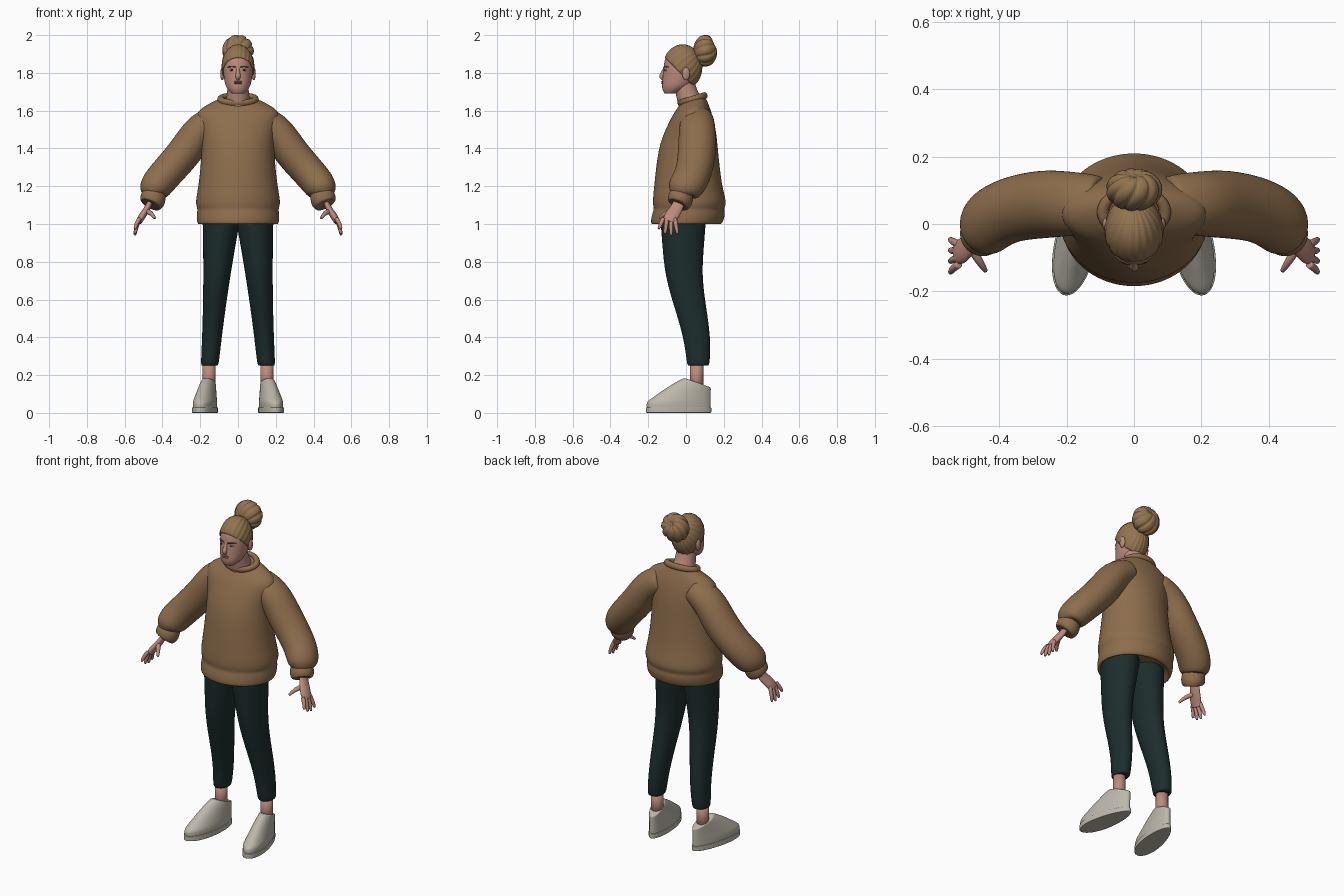
import bpy, bmesh, math
from mathutils import Vector

if "Cube" in bpy.data.objects:
    bpy.data.objects.remove(bpy.data.objects["Cube"], do_unlink=True)


def material(name, *colour):
    m = bpy.data.materials.new(name)
    m.use_nodes = True
    m.diffuse_color = (*colour, 1)
    bsdf = m.node_tree.nodes["Principled BSDF"]
    bsdf.inputs["Base Color"].default_value = (*colour, 1)
    return m


knit = material("brown knit", .27, .155, .073)
blond = material("dark blond hair", .29, .175, .08)
skin = material("skin", .5, .26, .2)
cloth = material("dark green cloth", .012, .026, .026)
leather = material("off white leather", .51, .48, .41)
lip_red = material("lips", .36, .14, .11)
brow_brown = material("eyebrow brown", .16, .08, .05)
eye_white = material("eye white", .5, .42, .38)
iris_black = material("iris", .03, .03, .02)


def finish(name, bm, mat, mirror=False, levels=0):
    """Turn a bmesh into a smooth object with optional mirror and subdivision."""
    bmesh.ops.recalc_face_normals(bm, faces=bm.faces)
    for face in bm.faces:
        face.smooth = True
    mesh = bpy.data.meshes.new(name)
    bm.to_mesh(mesh)
    bm.free()
    mesh.materials.append(mat)
    ob = bpy.data.objects.new(name, mesh)
    bpy.context.collection.objects.link(ob)
    if mirror:
        ob.modifiers.new("mirror", "MIRROR").use_mirror_merge = False
    if levels:
        subdivision = ob.modifiers.new("smooth", "SUBSURF")
        subdivision.levels = subdivision.render_levels = levels
    return ob


def bridge(rings):
    """Skin a list of point rings and close both ends with an inset cap."""
    def inset(ring):
        middle = sum(ring, Vector()) / len(ring)
        return [p.lerp(middle, .15) for p in ring]

    bm = bmesh.new()
    rings = [inset(rings[0]), *rings, inset(rings[-1])]
    loops = [[bm.verts.new(p) for p in ring] for ring in rings]
    for low, high in zip(loops, loops[1:]):
        for i in range(len(low)):
            bm.faces.new((low[i - 1], low[i], high[i], high[i - 1]))
    bm.faces.new(loops[0])
    bm.faces.new(loops[-1])
    return bm


def angles(count):
    return [math.tau * i / count for i in range(count)]


def loft(name, mat, rings, mirror=False, centre=lambda y, z: 0,
         tilt_start=2, tilt_rate=0, taper=0):
    """Stack of ovals (z, half width, front y, back y); tilt grows with height."""
    out = []
    for z, width, front, back in rings:
        mid, depth = (front + back) / 2, (back - front) / 2
        tilt = tilt_rate * max(0, z - tilt_start)
        ring = []
        for a in angles(24):
            y = mid + depth * math.sin(a)
            x = centre(y, z) + width * math.cos(a) * (1 - taper * y)
            ring.append(Vector((x, y, z + tilt * (y - mid))))
        out.append(ring)
    return finish(name, bridge(out), mat, mirror, levels=2)


def tube(name, mat, path, mirror=True, stretch=1, levels=2):
    """Tube along (x, y, z, radius) points, its section stretched along y."""
    points = [Vector(p[:3]) for p in path]
    last = len(points) - 1
    out = []
    for k, p in enumerate(points):
        along = (points[min(k + 1, last)] - points[max(k - 1, 0)]).normalized()
        side = (Vector((0, 1, 0)) - along * along.y).normalized()
        across = along.cross(side)
        radius = path[k][3]
        out.append([p + radius * (across * math.cos(a) + side * stretch * math.sin(a))
                    for a in angles(16)])
    return finish(name, bridge(out), mat, mirror, levels)


def ball(name, mat, centre, size, mirror=False, shape=lambda a, polar: 1,
         axis=(0, 0, 1), detail=24, cut=None):
    """Ellipsoid; shape(angle, polar) scales its radius around the given axis."""
    bm = bmesh.new()
    bmesh.ops.create_uvsphere(bm, u_segments=detail, v_segments=24, radius=1)
    turn = Vector(axis).to_track_quat("Z", "Y")
    for vert in bm.verts:
        x, y, z = vert.co
        factor = shape(math.atan2(y, x), math.acos(max(-1, min(1, z))))
        vert.co = Vector(centre) + (turn @ vert.co) * factor * Vector(size)
    if cut:
        bmesh.ops.bisect_plane(bm, geom=bm.verts[:] + bm.edges[:] + bm.faces[:],
                               plane_co=cut, plane_no=(0, 1, 1), clear_inner=True)
    return finish(name, bm, mat, mirror)


# Sweater body: hem turned inside, ribbed band, boxy body, sloping shoulders
loft("sweater_body", knit, [
    (1.04, .18, -.14, .15), (.99, .21, -.18, .18), (1.01, .22, -.19, .2),
    (1.06, .22, -.18, .21), (1.08, .215, -.17, .2), (1.11, .23, -.18, .22),
    (1.2, .21, -.17, .19), (1.4, .19, -.15, .17), (1.5, .2, -.11, .16),
    (1.58, .23, -.07, .14), (1.62, .19, -.05, .12), (1.66, .1, -.03, .1)],
    tilt_start=1.58, tilt_rate=4)

# Collar band leaning down toward the front
bpy.ops.mesh.primitive_torus_add(major_radius=.092, minor_radius=.018,
                                 location=(0, .035, 1.66), rotation=(.3, 0, 0))
collar = bpy.context.object
collar.name = "sweater_collar"
collar.scale.y = .75
collar.data.materials.append(knit)
bpy.ops.object.shade_smooth()

# Roomy sleeves gathered into ribbed cuffs
tube("sleeves", knit, [
    (.1, .06, 1.56, .08), (.2, .06, 1.51, .09), (.27, .06, 1.39, .095),
    (.37, .045, 1.28, .09), (.43, .01, 1.21, .09), (.45, -.02, 1.17, .08),
    (.45, -.02, 1.15, .05)], stretch=1.1)
tube("sleeve_cuffs", knit, [
    (.44, -.01, 1.17, .06), (.45, -.03, 1.14, .07), (.455, -.035, 1.11, .066),
    (.46, -.04, 1.1, .055)])


# Trouser legs: slim taper, with the knee swinging back toward the ankle
def trouser_ring(z):
    s = max(0, min(1, 2 * z - .6))
    middle = .065 - .08 * s * s * (3 - 2 * s)
    depth = .04 + .08 * z
    return z, .044 + .054 * z * z, middle - depth, middle + depth


loft("trouser_legs", cloth, [trouser_ring(.25 + i / 10) for i in range(9)],
     mirror=True, centre=lambda y, z: .17 - .08 * z)

# Ankles
tube("ankles", skin, [(.153, .057, .1, .035), (.153, .057, .28, .035)], levels=0)


# Shoes turned slightly outward: sole slab and a wedge shaped upper
def shoe_ring(z, grow=0):
    rise = max(0, z - .06)
    return z, .056 + grow - rise / 6, 2 * rise - .21 - grow, .132 + grow


def shoe_part(name, rings):
    loft(name, leather, rings, mirror=True, tilt_start=.07, tilt_rate=-4, taper=1,
         centre=lambda y, z: .165 - y / 6)


shoe_part("shoe_soles", [shoe_ring(z, .004) for z in (0, .005, .025, .03)])
shoe_part("shoe_uppers", [shoe_ring(z) for z in (.02, .04, .06, .08, .1, .13, .15, .16)])

# Hands: flattened palm, four fanned fingers and a thumb
tube("palms", skin, [
    (.46, -.03, 1.13, .015), (.48, -.05, 1.08, .017), (.51, -.08, 1.04, .02),
    (.525, -.09, 1.01, .017)], stretch=2)
for i, finger in enumerate(("index", "middle", "ring", "little")):
    base = Vector((.52, -.12 + i / 50, 1.03))
    tip = Vector((.547, -.145 + i / 30, .94 + (i - 2) ** 2 / 120))
    knuckle = base.lerp(tip, .5) + Vector((.005, 0, 0))
    tube(finger + "_fingers", skin, [
        (*base, .012), (*knuckle, .011), (*base.lerp(tip, .9), .009), (*tip, .005)], levels=1)
tube("thumbs", skin, [
    (.49, -.06, 1.07, .015), (.46, -.11, 1.06, .013), (.44, -.14, 1.03, .007)], levels=1)

# Neck and head
tube("neck", skin, [(0, -.01, 1.76, .057), (0, 0, 1.7, .057), (0, .03, 1.62, .07)],
     mirror=False)
loft("head", skin, [
    (1.69, .035, -.115, -.05), (1.72, .063, -.13, .02), (1.76, .074, -.126, .06),
    (1.82, .081, -.12, .07), (1.88, .077, -.115, .07), (1.92, .05, -.08, .03)])

# Face
tube("nose", skin, [
    (0, -.11, 1.83, .008), (0, -.122, 1.8, .011), (0, -.132, 1.78, .015),
    (0, -.12, 1.765, .009)], mirror=False)
ball("ears", skin, (.083, 0, 1.795), (.011, .02, .034), mirror=True)
ball("eyes", eye_white, (.032, -.105, 1.815), (.014, .01, .006), mirror=True)
ball("irises", iris_black, (.032, -.111, 1.815), (.006, .006, .005), mirror=True)
tube("eyebrows", brow_brown, [
    (.012, -.119, 1.83, .003), (.034, -.112, 1.836, .004), (.056, -.094, 1.83, .003)],
    levels=1)
for name, z in (("upper_lip", 1.753), ("lower_lip", 1.745)):
    ball(name, lip_red, (0, -.122, z), (.021, .01, .005))


# Hair combed back in strands, cut along the hairline
def strands(a, polar):
    return 1 + math.sin(polar) * math.cos(22 * a) / 80


hair = ball("swept_hair", blond, (0, -.018, 1.83), (.087, .104, .121), shape=strands,
            axis=(0, .8, .6), detail=132, cut=(0, -.115, 1.885))
hair.modifiers.new("thickness", "SOLIDIFY").thickness = .012


# Bun: lobes swirling around a dimple that faces up and back
def lobes(a, polar):
    groove = (1 - abs(math.sin(4.5 * a + 2 * polar))) ** 2
    dimple = math.exp(-8 * polar * polar) / 4
    return (1 - groove * math.sin(polar) / 8) * (1 - dimple)


ball("hair_bun", blond, (0, .102, 1.917), (.084, .064, .085), shape=lobes,
     axis=(0, .8, .5), detail=108)
